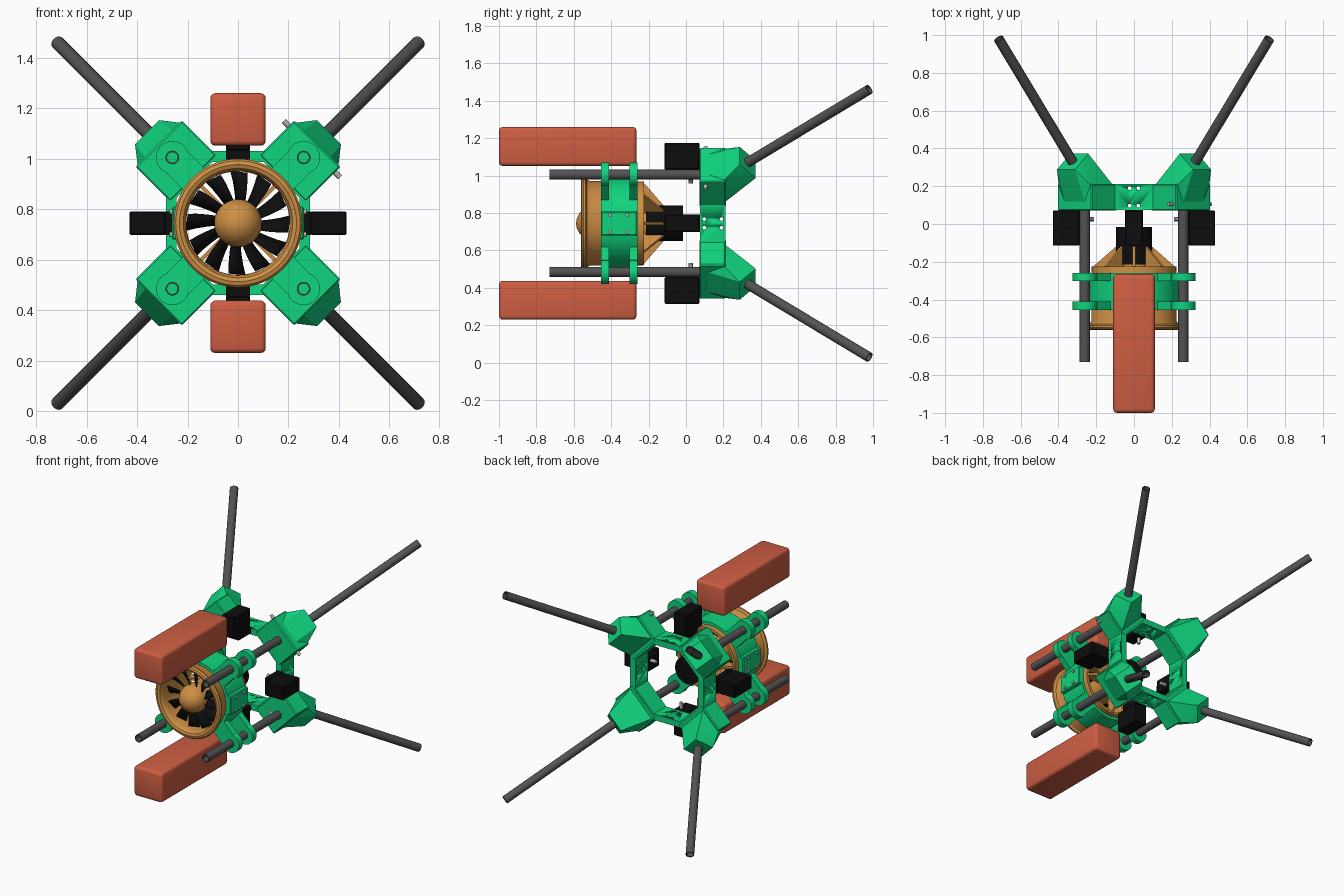
import bpy, bmesh, math
from mathutils import Matrix, Vector

if "Cube" in bpy.data.objects:
    bpy.data.objects.remove(bpy.data.objects["Cube"])

C = 0.745                      # height of the thrust axis
MID = Matrix.Translation((0, 0, C))
TO_Y = Matrix.Rotation(-math.pi / 2, 4, 'X')   # lathe axis z -> +y
TO_X = Matrix.Rotation(math.pi / 2, 4, 'Y')    # lathe axis z -> +x


def mat(name, col):
    m = bpy.data.materials.new(name)
    m.diffuse_color = (*col, 1)
    m.use_nodes = True
    m.node_tree.nodes["Principled BSDF"].inputs["Base Color"].default_value = m.diffuse_color
    return m


GREEN = mat("green_plastic", (0.005, 0.66, 0.21))
ORANGE = mat("orange_plastic", (0.62, 0.28, 0.06))
RED = mat("red_battery", (0.62, 0.112, 0.056))
GREY = mat("carbon_grey", (0.085, 0.085, 0.085))
BLACK = mat("black", (0.004, 0.004, 0.004))
STEEL = mat("steel", (0.45, 0.45, 0.45))


def turn(deg):
    """Frame turned about the thrust axis: x is radial, z tangential."""
    return MID @ Matrix.Rotation(math.radians(deg), 4, 'Y')


def finish(name, bm, material, m=None):
    bmesh.ops.remove_doubles(bm, verts=bm.verts, dist=1e-5)
    bmesh.ops.recalc_face_normals(bm, faces=bm.faces)
    if m:
        bm.transform(m)
    me = bpy.data.meshes.new(name)
    bm.to_mesh(me)
    bm.free()
    me.materials.append(material)
    for p in me.polygons:
        p.use_smooth = True
    me.set_sharp_from_angle(angle=math.radians(32))
    ob = bpy.data.objects.new(name, me)
    bpy.context.collection.objects.link(ob)
    return ob


def box(name, lo, hi, material, m=MID, bevel=0.0, seg=3):
    bm = bmesh.new()
    bmesh.ops.create_cube(bm, size=1)
    for v in bm.verts:
        v.co = Vector([lo[i] + (v.co[i] + 0.5) * (hi[i] - lo[i]) for i in range(3)])
    if bevel:
        bmesh.ops.bevel(bm, geom=bm.edges[:], offset=bevel, segments=seg,
                        profile=0.5, affect='EDGES')
    return finish(name, bm, material, m)


def lathe(name, profile, material, m, closed=False, steps=32, start=0.0):
    """Spin (radius, height) points round z."""
    bm = bmesh.new()
    rings = []
    for i in range(steps):
        a = start + 2 * math.pi * i / steps
        rings.append([bm.verts.new((r * math.cos(a), r * math.sin(a), h)) for r, h in profile])
    n = len(profile)
    for i in range(steps):
        p, q = rings[i], rings[(i + 1) % steps]
        for j in range(n if closed else n - 1):
            k = (j + 1) % n
            bm.faces.new((p[j], q[j], q[k], p[k]))
    return finish(name, bm, material, m)


def tube(name, r0, r1, h0, h1, material, m, steps=24):
    return lathe(name, [(r0, h0), (r1, h0), (r1, h1), (r0, h1)], material, m, r0 > 0, steps)


def hull(name, pts, material, m):
    bm = bmesh.new()
    for p in pts:
        bm.verts.new(p)
    bmesh.ops.convex_hull(bm, input=bm.verts)
    bmesh.ops.dissolve_limit(bm, angle_limit=0.02, verts=bm.verts, edges=bm.edges)
    return finish(name, bm, material, m)


def at(x, y, z):
    return Matrix.Translation((x, y, z))


# batteries above and below
for s, n in ((1, "upper"), (-1, "lower")):
    box(n + "_battery", (-0.11, -1.0, s * 0.411 - 0.104), (0.11, -0.265, s * 0.411 + 0.104),
        RED, bevel=0.02)

# fan duct with rounded intake lip
lathe("fan_duct", [(0.205, -0.515), (0.208, -0.54), (0.217, -0.555), (0.232, -0.561),
                   (0.247, -0.557), (0.255, -0.547), (0.254, -0.538), (0.235, -0.53),
                   (0.226, -0.515), (0.224, -0.225), (0.205, -0.225)],
      ORANGE, MID @ TO_Y, True, 64)
# spinner, its inner hub and the motor
lathe("spinner", [(0, -0.588), (0.025, -0.584), (0.05, -0.572), (0.072, -0.553),
                  (0.087, -0.528), (0.094, -0.50), (0.094, -0.445), (0, -0.445)],
      ORANGE, MID @ TO_Y, steps=40)
tube("stator_hub", 0, 0.088, -0.44, -0.2, ORANGE, MID @ TO_Y, 40)
tube("motor", 0, 0.095, -0.215, -0.015, BLACK, MID @ TO_Y, 40)
# tail fins holding the motor
for k in range(8):
    t = 0.008
    hull("stator_fin", [(r, y, z) for z in (-t, t) for r, y in
                        ((0.222, -0.23), (0.09, -0.115), (0.085, -0.26), (0.21, -0.26))],
         ORANGE, turn(45 * k))

# twisted fan blades
for k in range(12):
    bm = bmesh.new()
    rows = []
    for r, h, pitch, sweep in ((0.085, 0.027, 50, 0), (0.125, 0.03, 42, 0.003),
                               (0.165, 0.034, 36, 0.008), (0.202, 0.037, 30, 0.016)):
        c, s = math.cos(math.radians(pitch)), math.sin(math.radians(pitch))
        rows.append([bm.verts.new((r, -0.48 + u * h * s, u * h * c + sweep)) for u in (-1, 0, 1)])
    for a, b in zip(rows, rows[1:]):
        for j in range(2):
            bm.faces.new((a[j], a[j + 1], b[j + 1], b[j]))
    ob = finish("fan_blade", bm, BLACK, turn(30 * k + 5))
    ob.modifiers.new("thick", 'SOLIDIFY').thickness = 0.006

# clamp band round the duct
tube("duct_clamp", 0.222, 0.245, -0.455, -0.26, GREEN, MID @ TO_Y, 64)
for k in (0, 180):
    box("clamp_flange", (0.23, -0.455, -0.065), (0.262, -0.26, 0.065), GREEN, turn(k), 0.006, 1)
    for y in (-0.405, -0.315):
        for z in (-0.045, 0.045):
            tube("clamp_bolt", 0, 0.01, 0.255, 0.272, STEEL, turn(k) @ at(0, y, z) @ TO_X, 12)

# eight sided rear frame with screw holes
c8 = math.cos(math.pi / 8)
frame = lathe("rear_frame", [(0.243 / c8, 0.075), (0.285 / c8, 0.075),
                             (0.285 / c8, 0.212), (0.243 / c8, 0.212)],
              GREEN, MID @ TO_Y, True, 8, math.pi / 8)
bm = bmesh.new()
for k in range(4):
    for y in (0.097, 0.19):
        for z in (-0.023, 0.023):
            bmesh.ops.create_cone(bm, cap_ends=True, segments=12, radius1=0.01, radius2=0.01, depth=0.12,
                                  matrix=Matrix.Rotation(k * math.pi / 2, 4, 'Y') @ at(0.265, y, z) @ TO_X)
cutter = finish("hole_cutter", bm, GREEN, MID)
cutter.hide_render = True
cutter.hide_viewport = True
cut = frame.modifiers.new("holes", 'BOOLEAN')
cut.object = cutter
cut.solver = 'EXACT'

# servos on the four sides
for k in range(4):
    m = turn(90 * k)
    box("servo_body", (0.288, -0.115, -0.047), (0.43, 0.072, 0.047), BLACK, m, 0.005, 1)
    box("servo_top", (0.252, -0.06, -0.047), (0.29, 0.074, 0.047), BLACK, m)
    tube("servo_horn_screw", 0, 0.012, 0.212, 0.255, STEEL, m @ at(0, 0.025, 0.02) @ TO_X, 12)

# four corners: bracket, leg socket, leg, rail and rail clamps
ANG = math.atan2(0.553, 0.65)
D = Vector((math.sin(ANG), math.cos(ANG), 0))      # leg direction
N = Vector((math.cos(ANG), -math.sin(ANG), 0))
TIP = Vector((0.46, 0.33, 0))
R = 0.368                                          # rail distance from axis
for k in range(4):
    m = turn(45 + 90 * k)
    box("corner_bracket", (0.25, 0.072, -0.13), (0.445, 0.213, 0.13), GREEN, m, 0.006, 1)
    pts = [(r, 0.205, z) for r in (0.275, 0.445) for z in (-0.118, 0.118)]
    pts += [(0.445, 0.12, z) for z in (-0.075, 0.075)]
    pts += [TIP + N * (0.066 * s) + Vector((0, 0, z)) for s in (-1, 1) for z in (-0.067, 0.067)]
    hull("leg_socket", pts, GREEN, m)
    tilt = m @ Matrix.Translation(TIP) @ D.to_track_quat('Z', 'Y').to_matrix().to_4x4()
    tube("leg", 0.021, 0.027, -0.12, 0.853, GREY, tilt)
    tube("rail", 0.021, 0.027, -0.73, 0.1, GREY, m @ at(R, 0, 0) @ TO_Y)
    for y in (-0.455, -0.303):
        tube("rail_clamp", 0.026, 0.065, y, y + 0.044, GREEN, m @ at(R, 0, 0) @ TO_Y, 32)
        box("clamp_web", (0.23, y, -0.06), (R - 0.03, y + 0.044, 0.06), GREEN, m)
    tube("rail_set_screw", 0, 0.01, 0.318, 0.345, STEEL, m @ at(0, 0.025, 0) @ TO_X, 12)

# loose bolts through the upper right bracket
for s in (-1, 1):
    tube("bracket_bolt", 0, 0.011, 0.1, 0.158, STEEL,
         turn(-45) @ at(0.415, 0.105, 0) @ Matrix.Rotation(0 if s > 0 else math.pi, 4, 'X'), 12)
